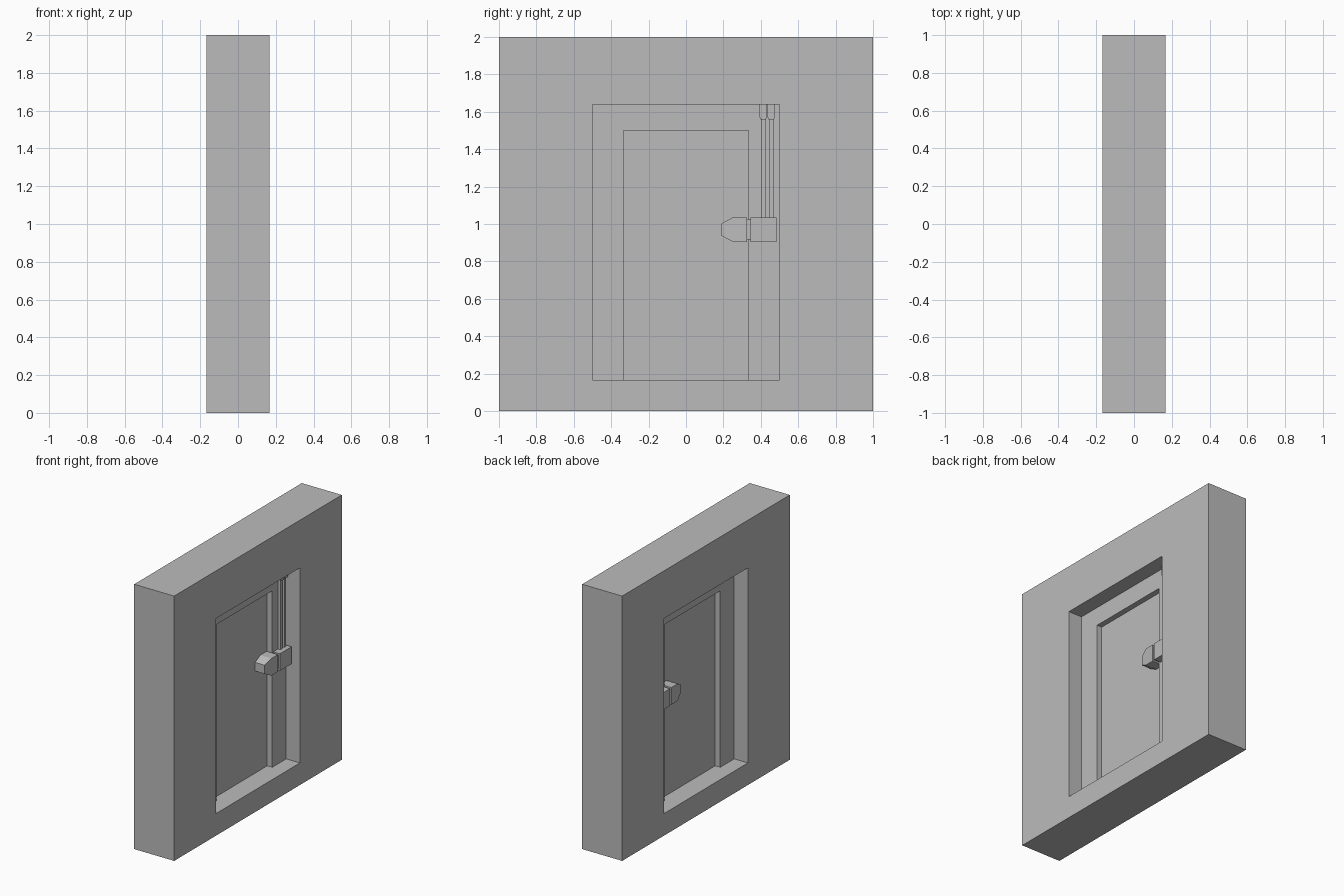
import bpy, bmesh

if "Cube" in bpy.data.objects:
    bpy.data.objects.remove(bpy.data.objects["Cube"])

grey = bpy.data.materials.new("plain grey")
grey.use_nodes = True
grey.diffuse_color = (0.5, 0.5, 0.5, 1)
grey.node_tree.nodes["Principled BSDF"].inputs["Base Color"].default_value = (0.5, 0.5, 0.5, 1)


def finish(name, bm):
    bmesh.ops.recalc_face_normals(bm, faces=bm.faces)
    mesh = bpy.data.meshes.new(name)
    bm.to_mesh(mesh)
    bm.free()
    mesh.materials.append(grey)
    obj = bpy.data.objects.new(name, mesh)
    bpy.context.collection.objects.link(obj)
    return obj


def rect(y0, y1, z0, z1):
    return [(y0, z0), (y1, z0), (y1, z1), (y0, z1)]


def prism(name, outline, x0, x1):
    """Extrude a side outline of (y, z) points along x."""
    bm = bmesh.new()
    low = bm.faces.new([bm.verts.new((x0, y, z)) for y, z in outline])
    new = bmesh.ops.extrude_face_region(bm, geom=[low])["geom"]
    for v in new:
        if isinstance(v, bmesh.types.BMVert):
            v.co.x = x1
    return finish(name, bm)


def both_sides(obj):
    obj.modifiers.new("Mirror", 'MIRROR').use_mirror_merge = False


HALF, FRAME, DOOR = 0.167, 0.053, 0.011
SILL, HEAD = 0.167, 1.64

# Wall block with a through opening
bm = bmesh.new()
opening = rect(-0.5, 0.5, SILL, HEAD)
rings = [[bm.verts.new((x, y, z)) for y, z in outline]
         for x, outline in ((-HALF, rect(-1, 1, 0, 2)), (HALF, rect(-1, 1, 0, 2)),
                            (HALF, opening), (-HALF, opening))]
for r in range(4):
    a, b = rings[r], rings[(r + 1) % 4]
    for i in range(4):
        j = (i + 1) % 4
        bm.faces.new((a[i], a[j], b[j], b[i]))
finish("wall", bm)

# Three-sided door frame and the door slab inside it
prism("door_frame", [(-0.5, SILL), (-0.333, SILL), (-0.333, 1.5), (0.333, 1.5),
                     (0.333, SILL), (0.5, SILL), (0.5, HEAD), (-0.5, HEAD)], -FRAME, FRAME)
prism("door", rect(-0.333, 0.333, SILL, 1.5), -DOOR, DOOR)

# Lock housing and the neck joining it to the handle
both_sides(prism("lock_housing", rect(0.345, 0.485, 0.905, 1.035), FRAME, 0.108))
both_sides(prism("lock_neck", rect(0.32, 0.35, 0.917, 1.023), FRAME, 0.095))

# Handle with a tapered tip
handle = prism("handle", [(0.19, 0.937), (0.25, 0.905), (0.325, 0.905),
                          (0.325, 1.035), (0.25, 1.035), (0.19, 1.003)], DOOR, 0.105)
for v in handle.data.vertices:
    if v.co.y < 0.2 and v.co.x > 0.1:
        v.co.x = 0.088
both_sides(handle)

# Two conduits rising to tapered caps under the frame head
for side, y in (("inner", 0.413), ("outer", 0.456)):
    both_sides(prism(side + "_conduit", rect(y - 0.011, y + 0.011, 1.03, 1.58), FRAME, 0.075))
    both_sides(prism(side + "_conduit_cap",
                     [(y - 0.014, 1.56), (y + 0.014, 1.56), (y + 0.019, 1.57),
                      (y + 0.019, HEAD), (y - 0.019, HEAD), (y - 0.019, 1.57)], FRAME, 0.085))
